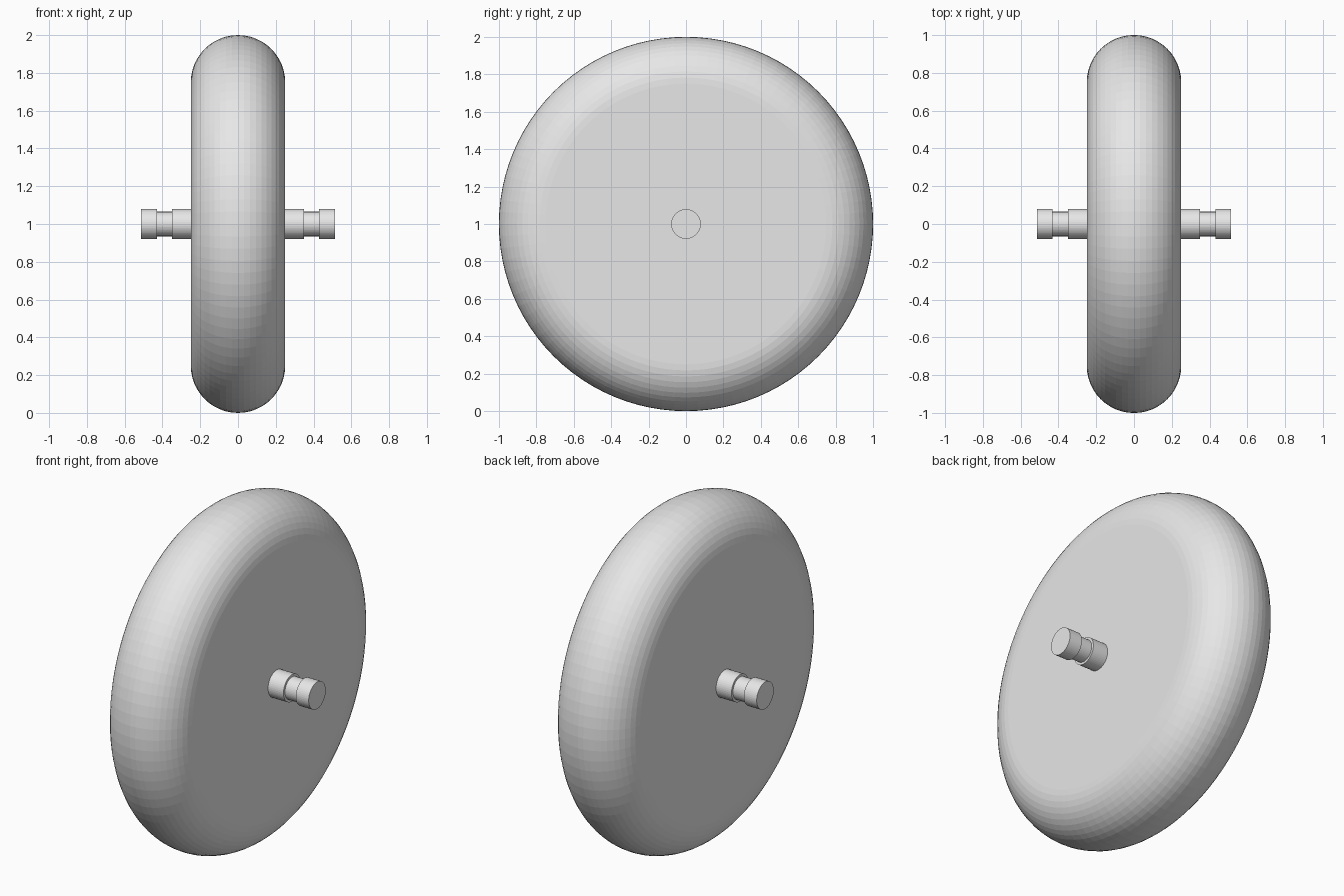
import bpy
import bmesh
from math import sin, cos, pi

cube = bpy.data.objects.get("Cube")
if cube:
    bpy.data.objects.remove(cube, do_unlink=True)

grey = bpy.data.materials.new("light_grey")
grey.use_nodes = True
grey.diffuse_color = (0.8, 0.8, 0.8, 1)
grey.node_tree.nodes["Principled BSDF"].inputs["Base Color"].default_value = (0.8, 0.8, 0.8, 1)


def lathe_x(name, profile, segments):
    """Revolve (x, radius) points round the x axis and cap both ends."""
    bm = bmesh.new()
    rings = []
    for x, r in profile:
        rings.append([bm.verts.new((x, r * cos(2 * pi * i / segments), r * sin(2 * pi * i / segments)))
                      for i in range(segments)])
    for a, b in zip(rings, rings[1:]):
        for i in range(segments):
            j = (i + 1) % segments
            bm.faces.new((a[i], a[j], b[j], b[i]))
    bm.faces.new(rings[0])
    bm.faces.new(rings[-1])
    bmesh.ops.recalc_face_normals(bm, faces=bm.faces)
    mesh = bpy.data.meshes.new(name)
    bm.to_mesh(mesh)
    bm.free()
    mesh.materials.append(grey)
    obj = bpy.data.objects.new(name, mesh)
    obj.location.z = 1
    bpy.context.collection.objects.link(obj)
    return obj


# Solid wheel with a fully rounded rim and flat sides
half_width, steps = 0.25, 24
rim = [(-half_width * cos(pi * k / steps), 1 - half_width + half_width * sin(pi * k / steps))
       for k in range(steps + 1)]
lathe_x("wheel", rim, 96)

# Axle stubs with a groove near each end
thick, thin = 0.079, 0.065
stub = [(0.2, thick), (0.35, thick), (0.35, thin), (0.43, thin), (0.43, thick), (0.513, thick)]
for side, name in ((1, "left_axle"), (-1, "right_axle")):
    lathe_x(name, [(side * x, r) for x, r in stub], 48)
